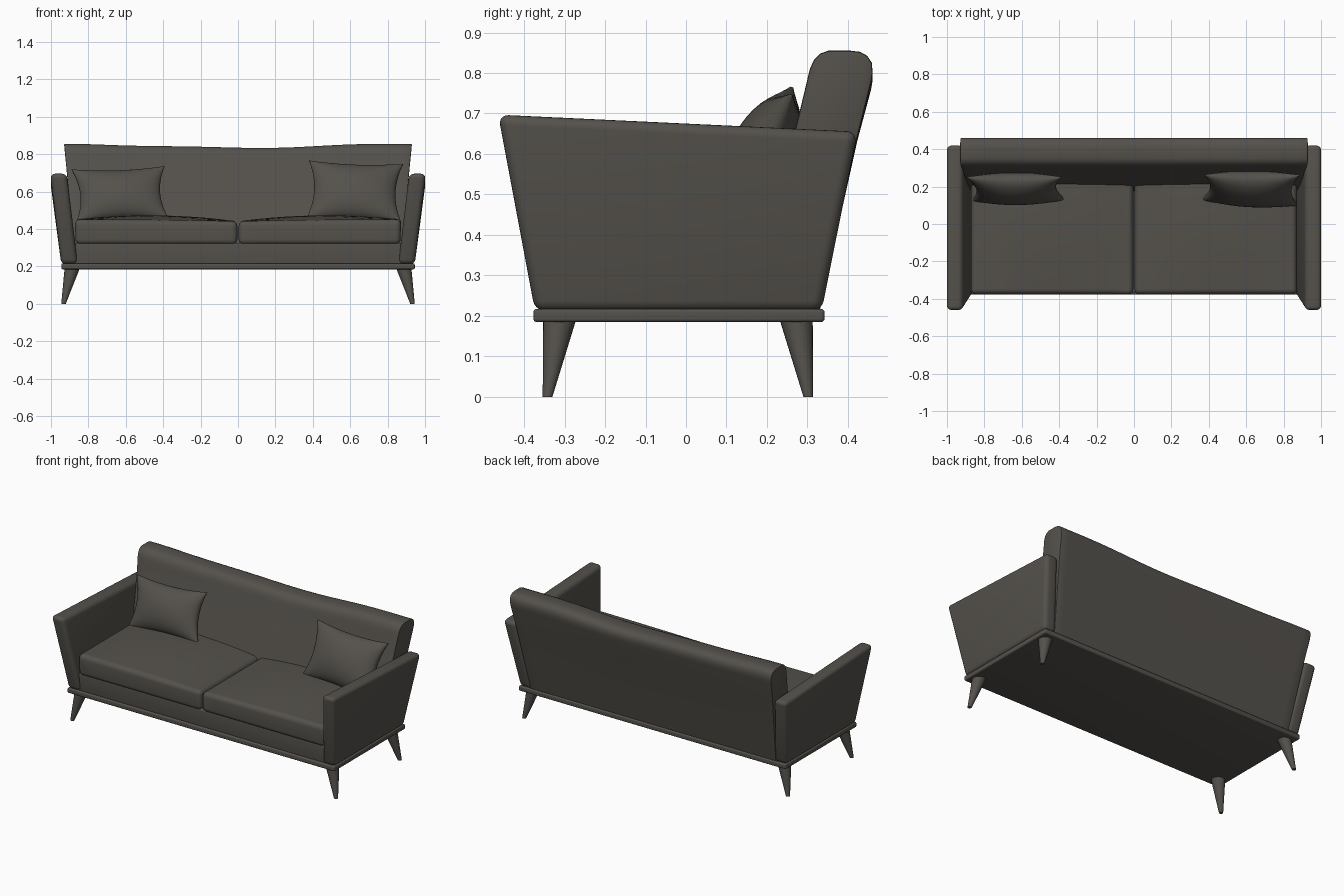
import bpy, bmesh, math
from mathutils import Vector

if "Cube" in bpy.data.objects:
    bpy.data.objects.remove(bpy.data.objects["Cube"])

fabric = bpy.data.materials.new("dark taupe")
fabric.diffuse_color = (0.09, 0.083, 0.072, 1)
fabric.use_nodes = True
fabric.node_tree.nodes["Principled BSDF"].inputs["Base Color"].default_value = fabric.diffuse_color


def finish(name, bm, angle=40):
    bmesh.ops.recalc_face_normals(bm, faces=bm.faces)
    me = bpy.data.meshes.new(name)
    bm.to_mesh(me)
    bm.free()
    me.materials.append(fabric)
    ob = bpy.data.objects.new(name, me)
    bpy.context.collection.objects.link(ob)
    bpy.context.view_layer.objects.active = ob
    ob.select_set(True)
    bpy.ops.object.shade_smooth_by_angle(angle=math.radians(angle))
    ob.select_set(False)
    return ob


def block(low, high, bevel):
    """Rounded six-sided block from four lower and four upper corners."""
    bm = bmesh.new()
    vs = [bm.verts.new(p) for p in low + high]
    for f in ((3, 2, 1, 0), (4, 5, 6, 7), (0, 1, 5, 4), (1, 2, 6, 5), (2, 3, 7, 6), (3, 0, 4, 7)):
        bm.faces.new([vs[i] for i in f])
    bmesh.ops.recalc_face_normals(bm, faces=bm.faces)
    bmesh.ops.bevel(bm, geom=bm.edges[:], offset=bevel, segments=5, profile=0.5,
                    affect='EDGES', clamp_overlap=True)
    return bm


def rect(x0, x1, y0, y1, z):
    return [(x0, y0, z), (x1, y0, z), (x1, y1, z), (x0, y1, z)]


# Plinth and seat base
finish("plinth", block(rect(-.945, .945, -.377, .342, .185), rect(-.945, .945, -.377, .342, .217), .008))
finish("seat_base", block(rect(-.875, .875, -.362, .33, .205), rect(-.885, .885, -.366, .33, .325), .008))

for s, side in ((-1, "left"), (1, "right")):
    # Flared arm
    low = [(s * .857, -.373, .212), (s * .945, -.373, .212), (s * .945, .335, .212), (s * .857, .335, .212)]
    high = [(s * .915, -.464, .697), (s * 1.004, -.464, .697), (s * 1.004, .424, .655), (s * .915, .424, .655)]
    finish(side + "_arm", block(low, high, .026))

    # Seat cushion with a soft crown
    bm = block(rect(min(s * .004, s * .868), max(s * .004, s * .868), -.376, .27, .318),
               rect(min(s * .004, s * .872), max(s * .004, s * .872), -.376, .27, .442), .026)
    for axis, a, b in ((0, s * .03, s * .845), (1, -.345, .24)):
        for i in range(11):
            co, no = Vector(), Vector()
            co[axis], no[axis] = a + (b - a) * i / 10, 1
            bmesh.ops.bisect_plane(bm, geom=bm.verts[:] + bm.edges[:] + bm.faces[:],
                                   plane_co=co, plane_no=no)
    for v in bm.verts:
        u = (abs(v.co.x) - .437) / .433
        w = (v.co.y + .376) / .646
        k = max(0, (v.co.z - .37) / .072)
        v.co.z += k * (.005 * (1 + u) + .026 * max(0, 1 - u * u) * math.sin(math.pi * min(1, w) * .75))
    finish(side + "_seat_cushion", bm)

    # Splayed tapered legs
    for d, end in ((-1, "front"), (1, "back")):
        bm = bmesh.new()
        rings = []
        for x, y, z, r in ((.933, .322, 0, .012), (.886, .292, .192, .041)):
            rings.append([bm.verts.new((s * x + r * math.cos(t * math.tau / 24),
                                        d * y - .02 + r * math.sin(t * math.tau / 24), z)) for t in range(24)])
        for i in range(24):
            j = (i + 1) % 24
            bm.faces.new((rings[0][i], rings[0][j], rings[1][j], rings[1][i]))
        for r in rings:
            bm.faces.new(r)
        finish(f"{end}_{side}_leg", bm)

# Backrest: rounded side profile swept across, top edge dipping in the middle
profile = [(.15, .215), (.208, .45), (.27, .66), (.300, .785), (.306, .81), (.316, .832), (.332, .848),
           (.352, .855), (.405, .855), (.43, .852), (.448, .842), (.459, .825), (.461, .80),
           (.457, .775), (.423, .64), (.378, .43), (.331, .215)]
bm = bmesh.new()
rings = []
N = 32
for i in range(N + 1):
    t = -1 + 2 * i / N
    dip = .02 * (.5 + .5 * math.cos(math.pi * t)) + .003 * math.sin(7 * t)
    dip *= 1 - t ** 8
    ring = []
    for y, z in profile:
        half = .868 + (z - .215) * .097
        ring.append(bm.verts.new((t * half, y, z - dip * max(0, (z - .5) / .355))))
    rings.append(ring)
n = len(profile)
for a, b in zip(rings, rings[1:]):
    for i in range(n):
        j = (i + 1) % n
        bm.faces.new((a[i], a[j], b[j], b[i]))
caps = [bm.faces.new(rings[0]), bm.faces.new(rings[-1])]
bmesh.ops.recalc_face_normals(bm, faces=bm.faces)
bmesh.ops.bevel(bm, geom=list({e for f in caps for e in f.edges}), offset=.005, segments=2,
                profile=.5, affect='EDGES')
finish("backrest", bm)


def pillow(name, bl, br, tr, tl, thick):
    """Pinched scatter pillow from four leaning corners."""
    bl, br, tr, tl = map(Vector, (bl, br, tr, tl))
    right, up = (br - bl + tr - tl).normalized(), (tl - bl + tr - br).normalized()
    normal = right.cross(up).normalized()
    bm = bmesh.new()
    m = 20
    for sign in (-1, 1):
        grid = []
        for i in range(m + 1):
            row = []
            for j in range(m + 1):
                u = math.sin(math.pi / 2 * (2 * i / m - 1))
                v = math.sin(math.pi / 2 * (2 * j / m - 1))
                a, b = (u + 1) / 2, (v + 1) / 2
                p = (bl * (1 - a) + br * a) * (1 - b) + (tl * (1 - a) + tr * a) * b
                p -= right * u * .035 * (1 - v * v) + up * v * .018 * (1 - u * u)
                bulge = max(0, (1 - u * u) * (1 - v * v)) ** .55
                row.append(bm.verts.new(p + normal * sign * (thick * bulge + .004)))
            grid.append(row)
        for i in range(m):
            for j in range(m):
                bm.faces.new((grid[i][j], grid[i + 1][j], grid[i + 1][j + 1], grid[i][j + 1]))
    edges = [e for e in bm.edges if e.is_boundary]
    bmesh.ops.bridge_loops(bm, edges=edges)
    finish(name, bm, 60)


# Scatter pillows
pillow("left_pillow", (-.865, .125, .435), (-.37, .13, .455), (-.393, .25, .735), (-.89, .25, .718), .072)
pillow("right_pillow", (.365, .13, .455), (.872, .10, .435), (.882, .26, .747), (.38, .262, .765), .078)
